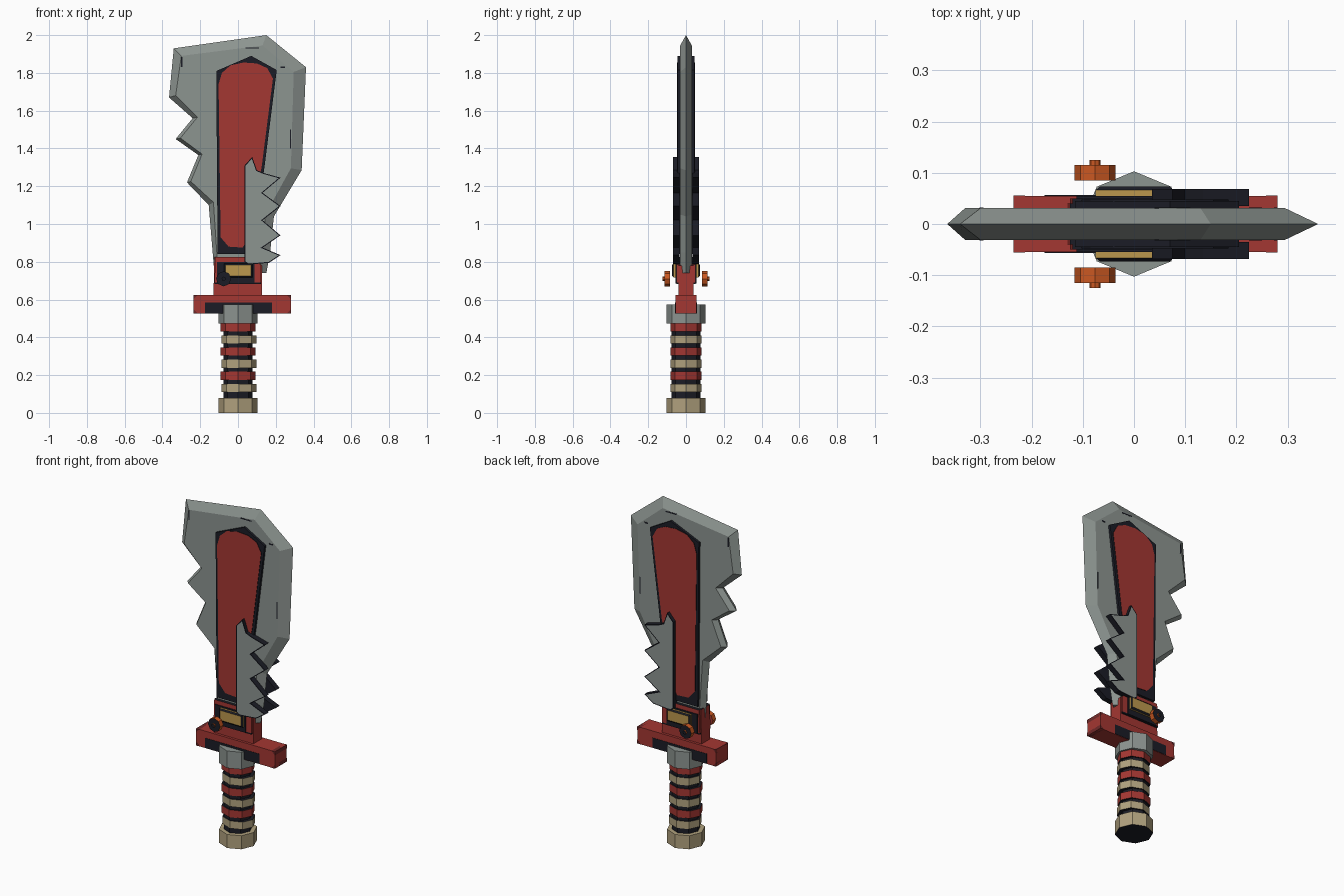
import bpy, bmesh, math

cube = bpy.data.objects.get("Cube")
if cube:
    bpy.data.objects.remove(cube, do_unlink=True)


def material(name, r, g, b):
    m = bpy.data.materials.new(name)
    m.use_nodes = True
    m.diffuse_color = (r, g, b, 1)
    m.node_tree.nodes["Principled BSDF"].inputs["Base Color"].default_value = (r, g, b, 1)
    return m


STEEL = material("steel grey", 0.265, 0.297, 0.28)
RED = material("dull red", 0.37, 0.038, 0.032)
DEEP_RED = material("deep red", 0.16, 0.022, 0.022)
DARK = material("near black", 0.011, 0.012, 0.019)
TAN = material("tan wrap", 0.44, 0.36, 0.21)
GOLD = material("old gold", 0.50, 0.31, 0.075)
ORANGE = material("burnt orange", 0.60, 0.10, 0.016)


def finish(bm, name, mats, rule=None, mirror=False):
    bm.normal_update()
    if rule:
        for f in bm.faces:
            f.material_index = rule(f)
    me = bpy.data.meshes.new(name)
    bm.to_mesh(me)
    bm.free()
    for m in mats:
        me.materials.append(m)
    ob = bpy.data.objects.new(name, me)
    bpy.context.collection.objects.link(ob)
    if mirror:
        ob.modifiers.new("both sides", 'MIRROR').use_axis = (False, True, False)
    return ob


def loft(name, layers, mats, rule=None, mirror=False, border=0):
    """Skin (outline in x and z, y) layers, cap both ends, optionally inset the first cap."""
    bm = bmesh.new()
    rings = [[bm.verts.new((x, y, z)) for x, z in pts] for pts, y in layers]
    for a, b in zip(rings, rings[1:]):
        for i in range(len(a)):
            j = (i + 1) % len(a)
            bm.faces.new((a[i], a[j], b[j], b[i]))
    cap = bm.faces.new(rings[0])
    bm.faces.new(rings[-1])
    bmesh.ops.recalc_face_normals(bm, faces=bm.faces)
    if border:
        bmesh.ops.inset_region(bm, faces=[cap], thickness=border, use_even_offset=True)
    return finish(bm, name, mats, rule, mirror)


def slab(name, pts, y, *mats, rule=None):
    return loft(name, [(pts, -y), (pts, y)], mats, rule)


def rect(x0, x1, z0, z1):
    return [(x0, z0), (x1, z0), (x1, z1), (x0, z1)]


def octagon(name, r, z0, z1, mats, rule=None, depth=1.0, shift=0.0):
    """Upright eight-sided drum with corners on the axes."""
    bm = bmesh.new()
    bmesh.ops.create_cone(bm, cap_ends=True, segments=8, radius1=r, radius2=r, depth=z1 - z0)
    for v in bm.verts:
        a = round(math.atan2(v.co.y, v.co.x) / (math.pi / 4)) * math.pi / 4
        v.co = (shift + r * math.cos(a), r * depth * math.sin(a), v.co.z + (z0 + z1) / 2)
    return finish(bm, name, mats, rule)


# Blade: sharp outer edge in the middle plane, flat cheeks on both sides
edge = [(-.34, 1.93), (.15, 2.0), (.36, 1.83), (.337, 1.285), (.19, 1.04),
        (.17, .85), (.15, .74), (-.125, .74), (-.155, 1.1), (-.27, 1.22),
        (-.21, 1.365), (-.33, 1.45), (-.24, 1.56), (-.365, 1.67)]
cheek = [(-.3, 1.89), (.13, 1.945), (.295, 1.805), (.28, 1.295), (.145, 1.05),
         (.13, .85), (.11, .74), (-.105, .74), (-.13, 1.115), (-.25, 1.225),
         (-.19, 1.37), (-.305, 1.455), (-.215, 1.565), (-.33, 1.68)]
loft("blade", [(cheek, -.031), (edge, 0), (cheek, .031)], [STEEL])

# Small dark nicks painted on the cheeks
for i, spot in enumerate(((-.302, -.294, 1.83, 1.885), (.04, .11, 1.928, 1.935),
                          (.225, .25, 1.825, 1.833), (.274, .28, 1.4, 1.5))):
    slab("blade_nick_%d" % (i + 1), rect(*spot), .032, DARK)

# Long inlay: dark frame with a round-topped red panel
slab("inlay_frame", [(-.115, 1.81), (.07, 1.89), (.205, 1.815), (.14, 1.3),
                     (.075, .84), (-.108, .84)], .045, DARK)
slab("inlay_panel", [(-.103, 1.74), (-.085, 1.8), (-.04, 1.84), (.03, 1.855),
                     (.1, 1.85), (.155, 1.825), (.185, 1.77), (.125, 1.3),
                     (.04, .9), (.025, .875), (-.05, .88), (-.092, .93)], .048, RED, DARK,
     rule=lambda f: 0 if abs(f.normal.y) > .9 else 1)

# Serrated side plates: steel face with a dark border and dark rim
teeth = [(.035, .8), (.035, 1.31), (.075, 1.355), (.1, 1.285), (.135, 1.27)]
for tip, valley in ((1.245, 1.165), (1.095, 1.02), (.94, .875)):
    teeth += [(.225, tip), (.13, valley)]
teeth += [(.225, .835), (.165, .795), (.055, .785)]
loft("serrated_plate", [(teeth, -.068), (teeth, -.035)], [STEEL, DARK],
     lambda f: 0 if f.normal.y < -.9 and f.calc_area() > .03 else 1,
     mirror=True, border=.005)

# Blade socket, dark on top, with a gold badge in a dark chamfer
top_dark = lambda f: 1 if f.normal.z > .3 else 0
slab("socket_block", [(-.13, .62), (.128, .62), (.128, .78), (.045, .825), (-.125, .825)],
     .04, RED, DARK, rule=top_dark)
slab("socket_rim", [(-.125, .69), (.122, .69), (.122, .785), (.04, .825), (-.12, .825)],
     .05, RED, DARK, rule=top_dark)
slab("socket_seam", rect(-.125, .122, .682, .69), .05, DARK)
slab("badge_back", rect(-.112, .088, .685, .8), .055, DARK)
badge = rect(-.075, .078, .718, .792)
badge_face = rect(-.067, .07, .726, .784)
loft("gold_badge", [(badge_face, -.073), (badge, -.066), (badge, .066), (badge_face, .073)],
     [GOLD, DARK], lambda f: 1 if .1 < abs(f.normal.y) < .95 else 0)

# Side bolts: orange rim, dark outer cap, red inner cap and small nub
for name, r, y0, y1 in (("side_bolt", .04, -.115, -.085), ("bolt_nub", .011, -.125, -.115)):
    disc = [(-.076 + r * math.cos(a * math.pi / 4), .71 + r * math.sin(a * math.pi / 4))
            for a in range(8)]
    loft(name, [(disc, y0), (disc, y1)], [ORANGE, DARK, RED],
         lambda f: 1 if f.normal.y < -.9 else 2 if f.normal.y > .9 else 0, mirror=True)

# Crossguard with dark painted band and shaded end corners
slab("crossguard", rect(-.235, .28, .525, .625), .055, RED)
slab("guard_band", rect(-.175, .18, .527, .585), .057, DARK)
for end, inward in ((-.235, .022), (.28, -.022)):
    for z, rise in ((.525, .022), (.625, -.022)):
        slab("guard_corner", [(end, z), (end + inward, z), (end, z + rise)], .056, DEEP_RED)

# Grip: collar, core, alternating wraps with dark rims, pommel
octagon("collar", .103, .472, .573, [STEEL])
octagon("grip_core", .077, .07, .48, [DARK])
for i in range(6):
    z = .11 + i * .0642
    octagon("grip_wrap_%d" % (i + 1), .093, z, z + .044, [RED if i % 2 else TAN, DARK],
            lambda f: 1 if abs(f.normal.z) > .9 else 0,
            depth=.89, shift=0 if i % 2 else .005)
octagon("pommel", .103, 0, .08, [TAN, DARK], lambda f: 1 if f.normal.z < -.9 else 0)
